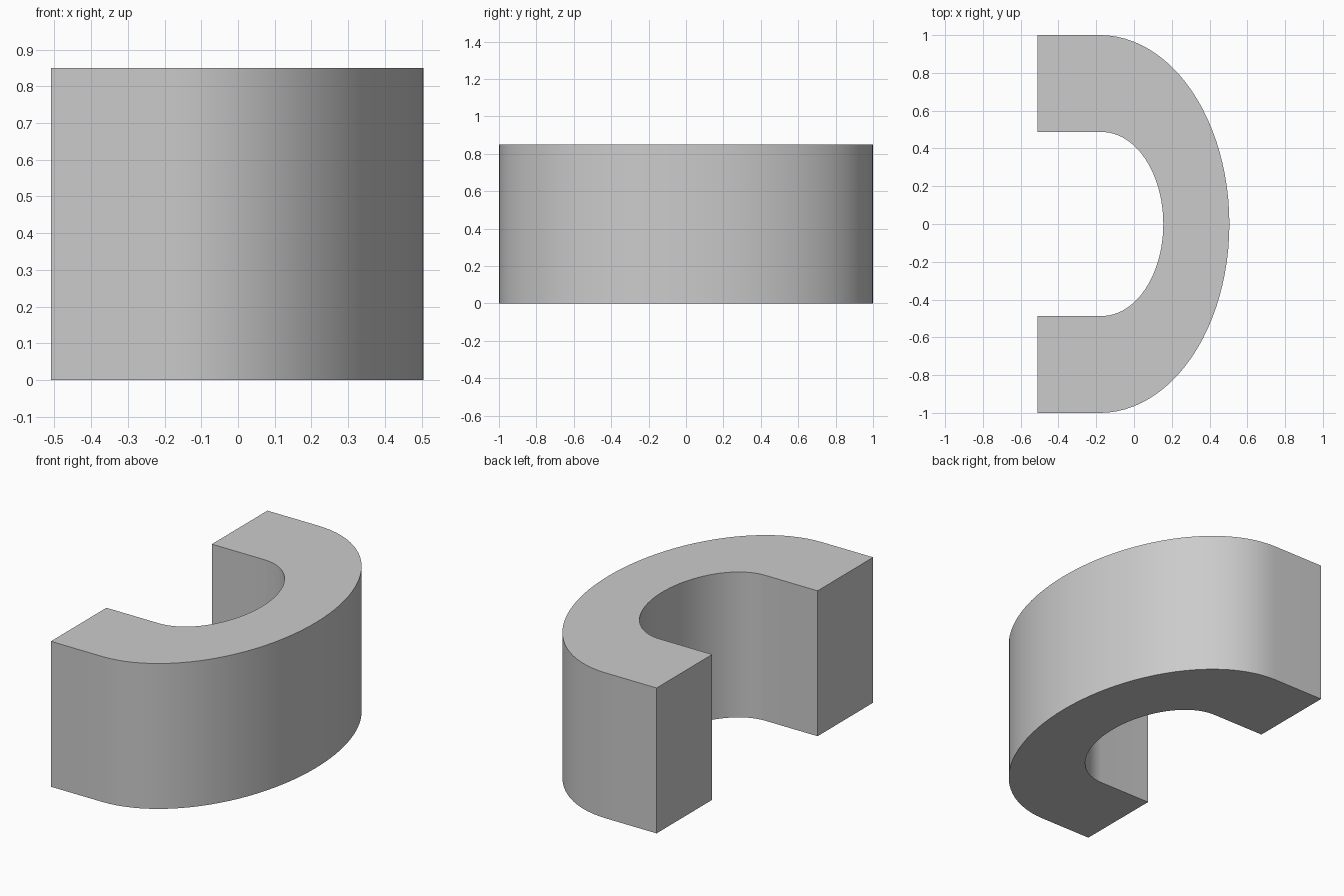
import bpy
import bmesh
from math import sin, cos, pi, radians

cube = bpy.data.objects.get("Cube")
if cube:
    bpy.data.objects.remove(cube, do_unlink=True)

HEIGHT = 0.85
BACK_X = -0.51
SEGMENTS = 48


def half_ellipse(centre_x, radius_x, radius_y):
    """Points from the front leg round to the back leg."""
    angles = [pi * (i / SEGMENTS - 0.5) for i in range(SEGMENTS + 1)]
    return [(centre_x + radius_x * cos(a), radius_y * sin(a)) for a in angles]


# Plain grey surface
grey = bpy.data.materials.new("plain_grey")
grey.use_nodes = True
colour = (0.6, 0.6, 0.6, 1)
grey.diffuse_color = colour
grey.node_tree.nodes["Principled BSDF"].inputs["Base Color"].default_value = colour

# Outer and inner walls: straight legs joined by a half ellipse
outer = [(BACK_X, -1)] + half_ellipse(-0.18, 0.685, 1) + [(BACK_X, 1)]
inner = [(BACK_X, -0.487)] + half_ellipse(-0.17, 0.325, 0.487) + [(BACK_X, 0.487)]

# Horseshoe profile as a strip of quads, extruded upward
bm = bmesh.new()
outer_verts = [bm.verts.new((x, y, 0)) for x, y in outer]
inner_verts = [bm.verts.new((x, y, 0)) for x, y in inner]
for i in range(len(outer) - 1):
    bm.faces.new((outer_verts[i], outer_verts[i + 1], inner_verts[i + 1], inner_verts[i]))
base = bm.faces[:]
raised = bmesh.ops.extrude_face_region(bm, geom=base, use_keep_orig=True)
top_verts = [g for g in raised["geom"] if isinstance(g, bmesh.types.BMVert)]
bmesh.ops.translate(bm, verts=top_verts, vec=(0, 0, HEIGHT))
bmesh.ops.recalc_face_normals(bm, faces=bm.faces[:])

mesh = bpy.data.meshes.new("curved_block")
bm.to_mesh(mesh)
bm.free()
mesh.materials.append(grey)
block = bpy.data.objects.new("curved_block", mesh)
bpy.context.collection.objects.link(block)

# Smooth the curved walls, keep the rims sharp
bpy.ops.object.select_all(action="DESELECT")
block.select_set(True)
bpy.context.view_layer.objects.active = block
bpy.ops.object.shade_smooth_by_angle(angle=radians(30))
